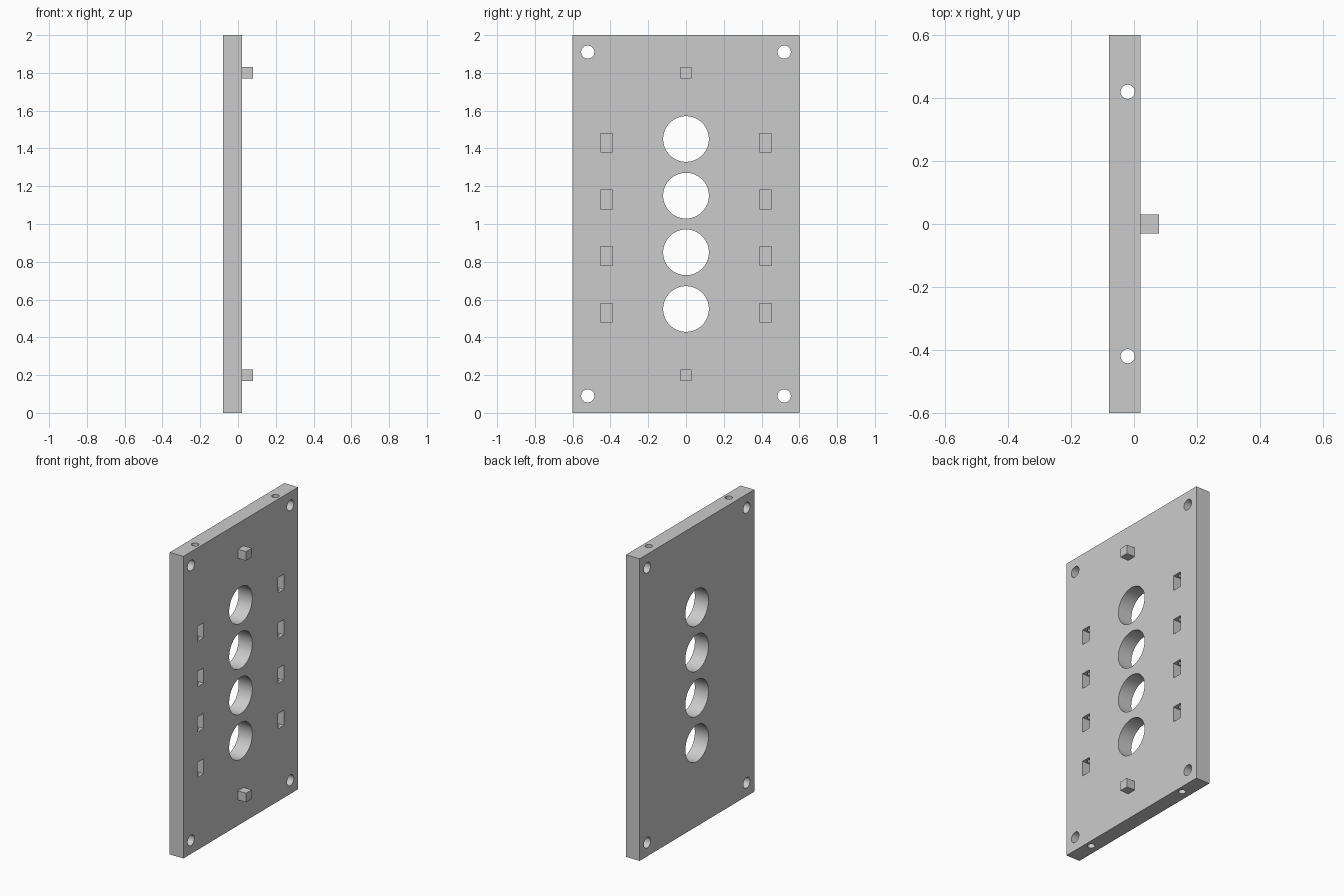
import bpy, bmesh, math
from mathutils import Matrix, Vector

if "Cube" in bpy.data.objects:
    bpy.data.objects.remove(bpy.data.objects["Cube"], do_unlink=True)

grey = bpy.data.materials.new("light grey")
grey.use_nodes = True
color = (0.6, 0.6, 0.6, 1)
grey.diffuse_color = color
grey.node_tree.nodes["Principled BSDF"].inputs["Base Color"].default_value = color

FRONT, BACK, HEIGHT = 0.02, -0.08, 2.0


def add_box(bm, low, high):
    low, high = Vector(low), Vector(high)
    matrix = Matrix.Translation((low + high) / 2) @ Matrix.Diagonal((*(high - low), 1))
    bmesh.ops.create_cube(bm, size=1, matrix=matrix)


def add_rod(bm, center, radius, length, axis, sides=48):
    turn = Matrix.Rotation(math.pi / 2, 4, "Y") if axis == "X" else Matrix.Identity(4)
    bmesh.ops.create_cone(bm, cap_ends=True, segments=sides, radius1=radius, radius2=radius,
                          depth=length, matrix=Matrix.Translation(center) @ turn)


def finish(bm, name):
    mesh = bpy.data.meshes.new(name)
    bm.to_mesh(mesh)
    bm.free()
    mesh.materials.append(grey)
    obj = bpy.data.objects.new(name, mesh)
    bpy.context.collection.objects.link(obj)
    return obj


# Main plate
bm = bmesh.new()
add_box(bm, (BACK, -0.6, 0), (FRONT, 0.6, HEIGHT))
plate = finish(bm, "plate")

# Large round openings, corner screw holes and blind side pockets
across = bmesh.new()
for i in range(4):
    z = 0.55 + 0.3 * i
    add_rod(across, (-0.03, 0, z), 0.121, 0.3, "X", 64)
    for y in (-0.42, 0.42):
        add_box(across, (-0.05, y - 0.032, z - 0.07), (0.1, y + 0.032, z + 0.03))
for y in (-0.52, 0.52):
    for z in (0.09, HEIGHT - 0.09):
        add_rod(across, (-0.03, y, z), 0.035, 0.3, "X")

# Long vertical bores crossing the pockets
upright = bmesh.new()
for y in (-0.42, 0.42):
    add_rod(upright, (-0.02, y, HEIGHT / 2), 0.0225, HEIGHT + 0.2, "Z", 32)

# Cut the plate
bpy.context.view_layer.objects.active = plate
plate.select_set(True)
for bm, name in ((across, "opening_cutter"), (upright, "bore_cutter")):
    cutter = finish(bm, name)
    cutter.hide_render = True
    mod = plate.modifiers.new(name, "BOOLEAN")
    mod.operation, mod.solver, mod.object = "DIFFERENCE", "EXACT", cutter
    bpy.ops.object.modifier_apply(modifier=mod.name)
    bpy.data.objects.remove(cutter, do_unlink=True)
bpy.ops.object.shade_smooth_by_angle(angle=math.radians(30))

# Locating pegs
for name, z in (("lower_peg", 0.2), ("upper_peg", HEIGHT - 0.2)):
    bm = bmesh.new()
    add_box(bm, (FRONT, -0.03, z - 0.03), (FRONT + 0.06, 0.03, z + 0.03))
    finish(bm, name)
